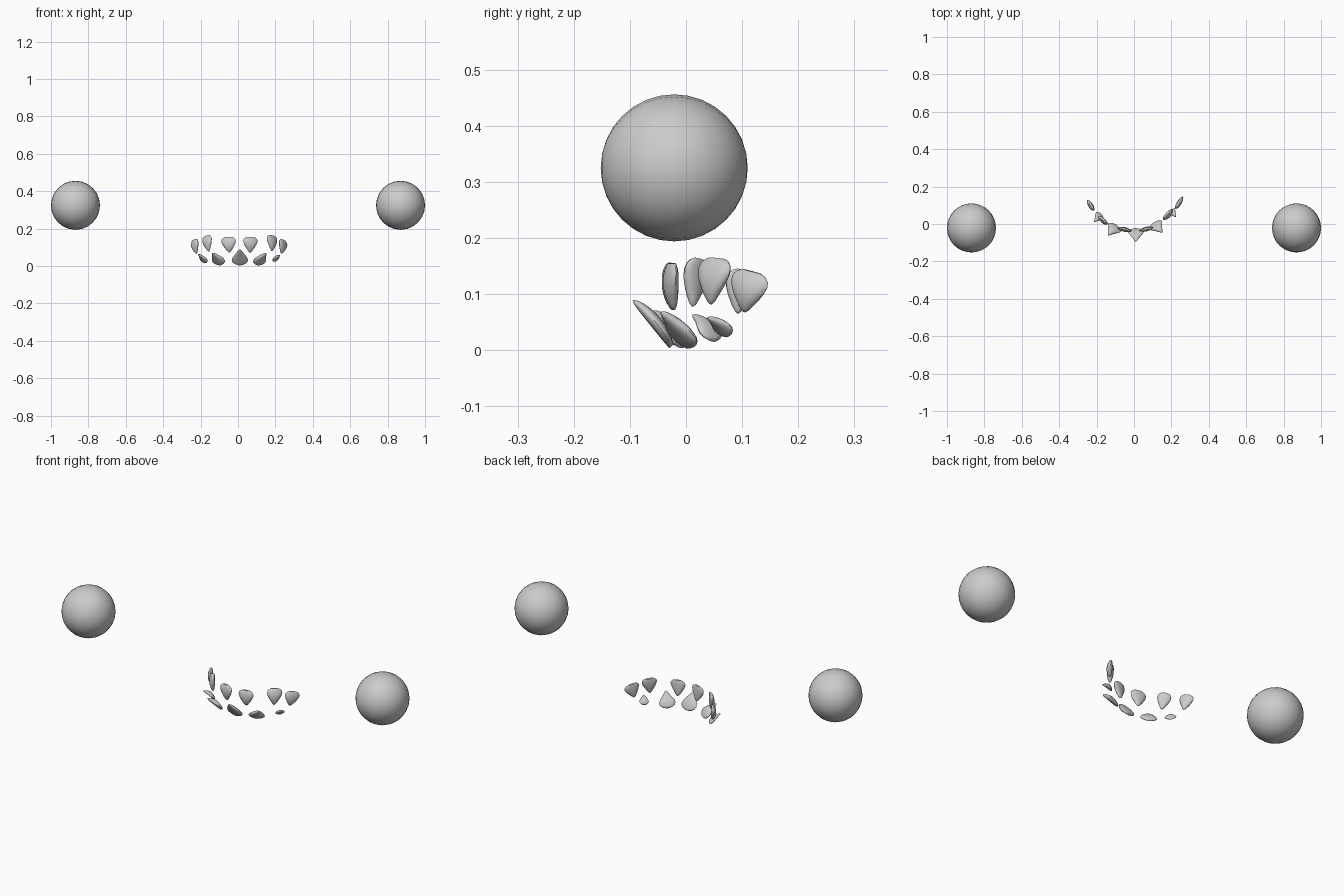
import bpy, bmesh, math
from mathutils import Vector, Matrix

if "Cube" in bpy.data.objects:
    bpy.data.objects.remove(bpy.data.objects["Cube"])


def make(name, bm, angle=None):
    bmesh.ops.recalc_face_normals(bm, faces=bm.faces)
    me = bpy.data.meshes.new(name)
    bm.to_mesh(me)
    bm.free()
    ob = bpy.data.objects.new(name, me)
    bpy.context.collection.objects.link(ob)
    for p in me.polygons:
        p.use_smooth = True
    if angle:
        bpy.context.view_layer.objects.active = ob
        ob.select_set(True)
        bpy.ops.object.shade_smooth_by_angle(angle=math.radians(angle))
        ob.select_set(False)
    return ob


def lookup(profile, t):
    for (t0, a), (t1, b) in zip(profile, profile[1:]):
        if t <= t1:
            return a + (b - a) * (t - t0) / (t1 - t0)
    return profile[-1][1]


# Half-width along the tooth, from root (0) to tip (1)
UPPER = [(0, .5), (.05, .75), (.15, .95), (.28, 1), (.45, .88), (.62, .68),
         (.78, .45), (.9, .27), (.97, .15), (1, .05)]
LOWER = [(0, .3), (.05, .62), (.13, .88), (.25, 1), (.4, .92), (.55, .72),
         (.7, .48), (.85, .28), (.95, .14), (1, .04)]


def tooth(name, root, tip, width, thick, yaw, bow, profile, rings=20, sides=16):
    root, tip = Vector(root), Vector(tip)
    axis = tip - root
    d = axis.normalized()
    side = Vector((math.cos(math.radians(yaw)), math.sin(math.radians(yaw)), 0))
    side = (side - d * side.dot(d)).normalized()
    out = d.cross(side)
    if out.y > 0:
        out = -out
    bm = bmesh.new()
    loops = []
    for i in range(rings + 1):
        t = i / rings
        w = lookup(profile, t) * width / 2
        h = thick / 2 * math.sqrt(max(.02, math.sin(math.pi * min(1, .06 + t * .94))))
        c = root + axis * t + out * (bow * 4 * t * (1 - t))
        ring = []
        for j in range(sides):
            a = 2 * math.pi * j / sides
            ring.append(bm.verts.new(c + side * w * math.cos(a) + out * h * math.sin(a)))
        loops.append(ring)
    for r0, r1 in zip(loops, loops[1:]):
        for j in range(sides):
            k = (j + 1) % sides
            bm.faces.new((r0[j], r0[k], r1[k], r1[j]))
    bm.faces.new(loops[0])
    bm.faces.new(loops[-1])
    make(name, bm, 50)


# Eyeballs, poles facing forward
for s, label in ((-1, "left"), (1, "right")):
    bm = bmesh.new()
    bmesh.ops.create_uvsphere(bm, u_segments=24, v_segments=16, radius=.131,
                              matrix=Matrix.Translation((s * .869, -.021, .325))
                              @ Matrix.Rotation(math.pi / 2, 4, 'X'))
    make("eye_" + label, bm)

# Upper teeth, hanging point down around the jaw arch
upper = [
    ((-.232, .105, .142), (-.222, .092, .066), .068, .026, -57),
    ((-.166, .026, .162), (-.156, .012, .078), .066, .026, -42),
    ((-.051, -.027, .155), (-.046, -.024, .072), .080, .024, -12),
    ((.066, -.025, .155), (.064, -.021, .072), .078, .024, 13),
    ((.178, .056, .164), (.182, .044, .082), .076, .028, 47),
    ((.241, .119, .140), (.232, .104, .068), .078, .026, 58),
]
for n, (root, tip, w, th, yaw) in enumerate(upper):
    tooth(f"upper_tooth_{n + 1}", root, tip, w, th, yaw, .004, UPPER)

# Lower teeth, leaning outward with the point up
lower = [
    ((-.176, .052, .018), (-.212, .012, .063), .054, .018, -48),
    ((-.094, -.008, .008), (-.137, -.060, .070), .080, .024, -28),
    ((.010, -.026, .007), (.010, -.094, .089), .087, .022, 0),
    ((.104, .004, .007), (.150, -.044, .068), .080, .024, 28),
    ((.196, .074, .026), (.224, .038, .058), .046, .016, 50),
]
for n, (root, tip, w, th, yaw) in enumerate(lower):
    tooth(f"lower_tooth_{n + 1}", root, tip, w, th, yaw, -.006, LOWER)
